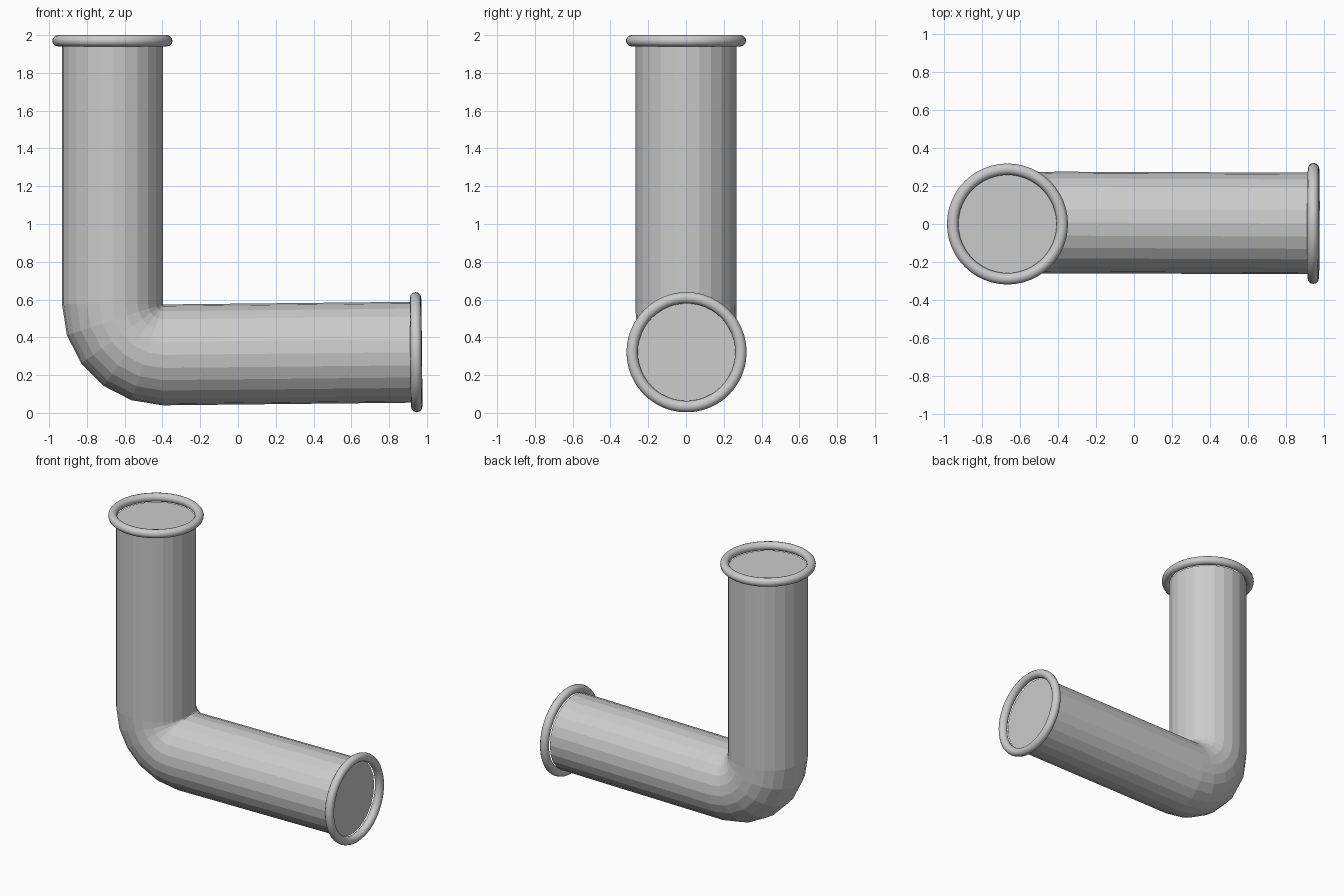
import bpy, bmesh
from math import sin, cos, pi, radians
from mathutils import Vector

if "Cube" in bpy.data.objects:
    bpy.data.objects.remove(bpy.data.objects["Cube"])

SIDES = 24
R = 0.267            # pipe radius
BEND_R = 0.267       # centre-line radius of the elbow
PIVOT = Vector((-0.398, 0, 0.577))
TOP = Vector((-0.665, 0, 1.945))
END = Vector((0.915, 0.003, 0.321))


def sweep(name, stations):
    """Skin circles placed at (centre, in-plane axis) stations, capped at both ends."""
    bm = bmesh.new()
    rings = []
    for c, u in stations:
        rings.append([bm.verts.new(c + R * (cos(t) * u + sin(t) * Vector((0, 1, 0))))
                      for t in (2 * pi * k / SIDES for k in range(SIDES))])
    for a, b in zip(rings, rings[1:]):
        for k in range(SIDES):
            n = (k + 1) % SIDES
            bm.faces.new((a[k], a[n], b[n], b[k]))
    bm.faces.new(rings[0])
    bm.faces.new(rings[-1])
    bmesh.ops.recalc_face_normals(bm, faces=bm.faces)
    me = bpy.data.meshes.new(name)
    bm.to_mesh(me)
    bm.free()
    ob = bpy.data.objects.new(name, me)
    bpy.context.collection.objects.link(ob)
    return ob


def rim(name, centre, axis):
    """Rounded ring around a pipe opening."""
    bpy.ops.mesh.primitive_torus_add(major_segments=48, minor_segments=12,
                                     major_radius=0.288, minor_radius=0.03,
                                     location=centre,
                                     rotation=axis.to_track_quat('Z', 'Y').to_euler())
    ob = bpy.context.object
    ob.name = name
    bpy.ops.object.shade_smooth()


# Upright pipe, five-step elbow, and slightly rising horizontal pipe
stations = [(TOP, Vector((-1, 0, 0)))]
for i in range(6):
    a = radians(180 + 18 * i)
    u = Vector((cos(a), 0, sin(a)))
    stations.append((PIVOT + BEND_R * u + Vector((0, 0.008 * i / 5, -0.003 * i / 5)), u))
axis = (END - stations[-1][0]).normalized()
stations.append((END, Vector((axis.z, 0, -axis.x))))
sweep("elbow_pipe", stations)

# Rims at both openings
rim("top_rim", Vector((-0.665, 0, 1.97)), Vector((0, 0, 1)))
rim("side_rim", END + axis * 0.028, axis)
